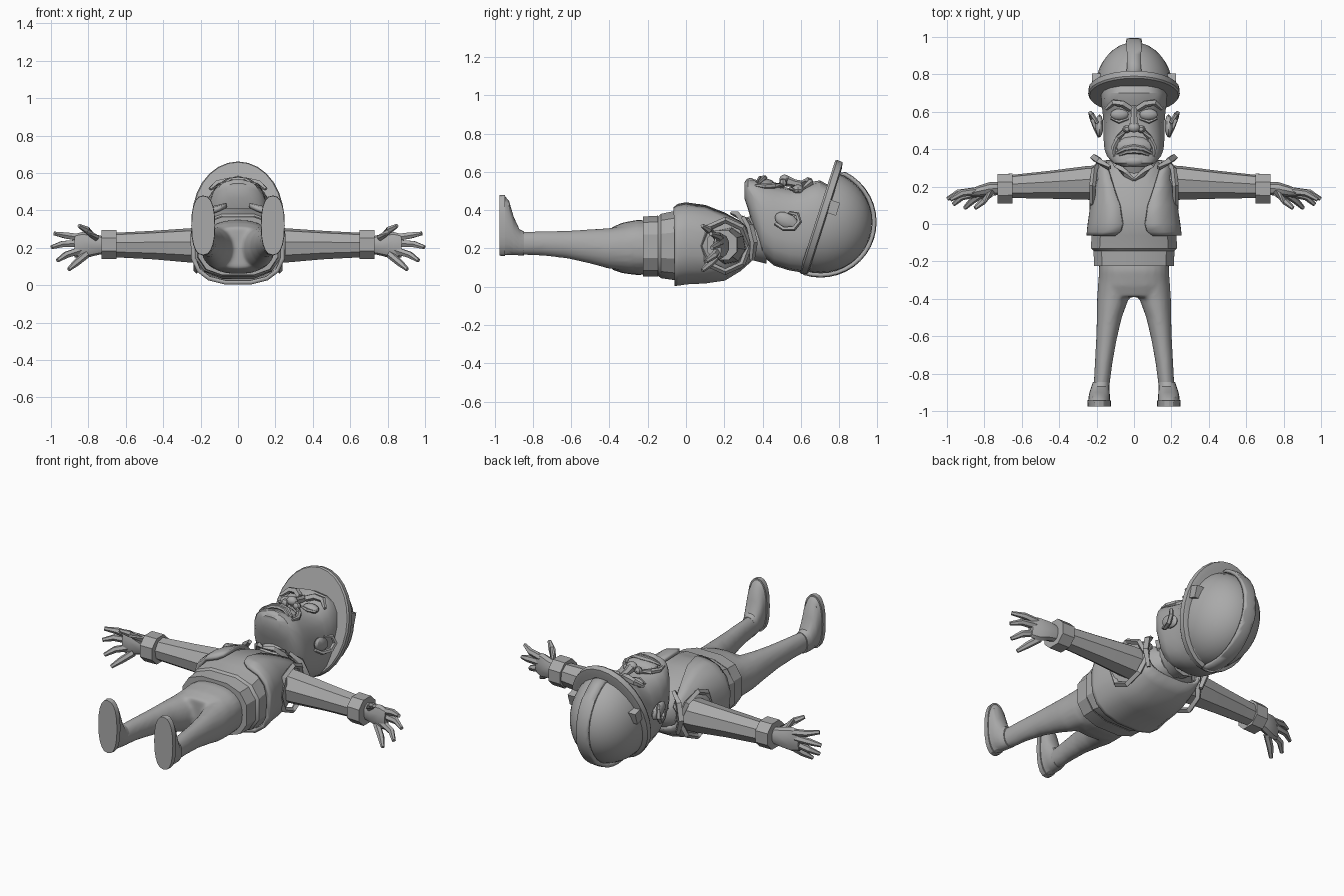
import bpy, bmesh, math
from mathutils import Matrix, Vector

if "Cube" in bpy.data.objects:
    bpy.data.objects.remove(bpy.data.objects["Cube"])

grey = bpy.data.materials.new("plain grey")
grey.use_nodes = True
COL = (0.4, 0.4, 0.4, 1)
grey.diffuse_color = COL
grey.node_tree.nodes["Principled BSDF"].inputs["Base Color"].default_value = COL
parts = []


def finish(name, bm, mirror=False, matrix=None):
    if matrix:
        bm.transform(matrix)
    bmesh.ops.recalc_face_normals(bm, faces=bm.faces[:])
    me = bpy.data.meshes.new(name)
    bm.to_mesh(me)
    bm.free()
    me.materials.append(grey)
    ob = bpy.data.objects.new(name, me)
    bpy.context.collection.objects.link(ob)
    if mirror:
        ob.modifiers.new("mirror", 'MIRROR')
    parts.append(ob)
    return ob


def skin(bm, rings, wrap=True, closed=False):
    """Join rows of points with quads and cap the ends."""
    rows = [[bm.verts.new(p) for p in r] for r in rings]
    n = len(rows[0])
    for a, b in zip(rows, rows[1:] + (rows[:1] if closed else [])):
        for i in range(n if wrap else n - 1):
            j = (i + 1) % n
            bm.faces.new((a[i], a[j], b[j], b[i]))
    if wrap and not closed:
        bm.faces.new(rows[0])
        bm.faces.new(rows[-1])


def oval(axis, t, cu, cv, ru, rv, p, angles):
    out = []
    for a in angles:
        s, c = math.sin(a), math.cos(a)
        u = cu + ru * math.copysign(abs(s) ** (2 / p), s)
        v = cv + rv * math.copysign(abs(c) ** (2 / p), c)
        out.append({'x': (t, u, v), 'y': (u, t, v), 'z': (u, v, t)}[axis])
    return out


def add_loft(bm, axis, rings, n=16, p=2.0, turn=0.0):
    ang = [turn + math.tau * i / n for i in range(n)]
    skin(bm, [oval(axis, *r, p, ang) for r in rings])


def loft(name, axis, rings, n=16, p=2.0, mirror=False, matrix=None, turn=0.0):
    bm = bmesh.new()
    add_loft(bm, axis, rings, n, p, turn)
    return finish(name, bm, mirror, matrix)


def body(rows):
    """Rows of (y, half width, back z, front z) to centred rings."""
    return [(y, 0, (lo + hi) / 2, w, (hi - lo) / 2) for y, w, lo, hi in rows]


def tube(name, pts, radii, n=6, mirror=False, closed=False):
    pts = [Vector(p) for p in pts]
    m = len(pts)
    rings = []
    for i, p in enumerate(pts):
        a = pts[(i - 1) % m] if closed else pts[max(i - 1, 0)]
        b = pts[(i + 1) % m] if closed else pts[min(i + 1, m - 1)]
        t = (b - a).normalized()
        ref = Vector((1, 0, 0)) if abs(t.x) < 0.6 else Vector((0, 0, 1))
        u = t.cross(ref).normalized()
        w = t.cross(u)
        r = radii[min(i, len(radii) - 1)]
        rings.append([p + r * (u * math.cos(k * math.tau / n) + w * math.sin(k * math.tau / n))
                      for k in range(n)])
    bm = bmesh.new()
    skin(bm, rings, closed=closed)
    return finish(name, bm, mirror)


def ball(name, loc, size, mirror=False, rot=(0, 'X'), seg=12):
    bm = bmesh.new()
    bmesh.ops.create_uvsphere(bm, u_segments=seg, v_segments=seg // 2 + 2, radius=1)
    m = Matrix.Translation(loc) @ Matrix.Rotation(rot[0], 4, rot[1]) @ Matrix.Diagonal((*size, 1))
    return finish(name, bm, mirror, m)


# Trousers: hips and legs fused into one smooth skin
bm = bmesh.new()
add_loft(bm, 'y', body([(-.16, .185, .07, .34), (-.25, .188, .06, .35), (-.33, .19, .07, .335),
                        (-.39, .18, .09, .31)]), 24, 2.4)
for s in (1, -1):
    add_loft(bm, 'y', [(-.28, s * .1, .2, .09, .12), (-.4, s * .113, .2, .085, .107),
                       (-.5, s * .132, .21, .067, .09), (-.62, s * .148, .22, .055, .073),
                       (-.75, s * .163, .226, .047, .064), (-.88, s * .175, .226, .042, .06)], 20)
trousers = finish("trousers", bm)
mod = trousers.modifiers.new("fuse", 'REMESH')
mod.mode, mod.voxel_size, mod.use_smooth_shade = 'VOXEL', .011, True
mod = trousers.modifiers.new("soften", 'SMOOTH')
mod.factor, mod.iterations = .5, 6

# Shoes
loft("shoe_sole", 'y', [(-.975, .186, .32, .062, .158), (-.945, .186, .32, .064, .16)], 20, 2.4, True)
loft("shoe_upper", 'y', [(-.945, .186, .318, .059, .153), (-.925, .186, .308, .057, .142),
                         (-.9, .184, .265, .054, .1), (-.87, .18, .232, .048, .068),
                         (-.845, .175, .226, .045, .062)], 20, 2.2, True)

# Shirt and waistband
loft("waistband", 'y', body([(-.225, .218, .05, .37), (-.145, .222, .048, .375)]), 12, 2.8, turn=.26)
loft("shirt", 'y', body([(-.15, .212, .055, .365), (-.13, .237, .04, .385), (-.06, .232, .03, .4),
                         (0, .232, .04, .415), (.1, .215, .045, .405), (.2, .19, .06, .375),
                         (.3, .165, .11, .335), (.36, .11, .15, .3)]), 12, 2.7, turn=.26)
tube("shirt_collar", [(.11, .35, .27), (.085, .31, .345), (.045, .27, .375), (0, .235, .385)],
     [.02, .022, .018, .008], 4, True)

# Open vest wrapped around the shirt, with a gap at the front
P = 2.7
rows = []
for y, w, lo, hi, gap in [(-.06, .245, .013, .412, .1), (-.04, .245, .013, .425, .07),
                          (0, .24, .02, .432, .06), (.1, .225, .025, .42, .075),
                          (.2, .205, .04, .39, .11), (.28, .195, .09, .355, .135),
                          (.335, .18, .14, .31, .15)]:
    a0 = math.asin((gap / w) ** (P / 2))
    ang = [a0 + (math.tau - 2 * a0) * i / 15 for i in range(16)]
    rows.append(oval('y', y, 0, (lo + hi) / 2, w, (hi - lo) / 2, P, ang))
bm = bmesh.new()
skin(bm, rows, wrap=False)
vest = finish("vest", bm)
mod = vest.modifiers.new("thickness", 'SOLIDIFY')
mod.thickness, mod.offset = .022, 0
tube("vest_armhole", [(.222 - .1 * max(0, math.sin(a) - .6),
                       .205 + .125 * math.sin(a), .213 + .135 * math.cos(a))
                      for a in [math.tau * i / 8 for i in range(8)]], [.017], 4, True, True)
tube("shoulder_strap", [(.13, .3, .36), (.185, .335, .315), (.215, .355, .23), (.185, .345, .14)],
     [.014, .02, .02, .014], 4, True)

# Arms, cuffs and hands
loft("arm", 'x', [(.14, .22, .213, .098, .1), (.25, .22, .213, .092, .094), (.45, .21, .215, .076, .078),
                  (.67, .2, .215, .062, .066)], 8, 2, True, turn=.2)
loft("cuff", 'x', [(.65, .19, .217, .085, .083), (.73, .188, .217, .085, .083)], 8, 2.2, True, turn=.39)
loft("palm", 'x', [(.71, .19, .215, .036, .045), (.77, .188, .215, .038, .058), (.83, .175, .213, .032, .072),
                   (.875, .165, .212, .02, .062)], 10, 2.2, True)
for label, path in {
    "thumb": [(.76, .17, .25), (.81, .12, .297), (.85, .085, .318)],
    "index_finger": [(.84, .175, .255), (.92, .165, .266), (.982, .13, .277)],
    "middle_finger": [(.85, .175, .225), (.94, .165, .22), (.997, .135, .203)],
    "ring_finger": [(.84, .165, .188), (.92, .145, .162), (.965, .105, .132)],
    "little_finger": [(.81, .165, .165), (.865, .125, .12), (.905, .085, .085)],
}.items():
    tube(label, path, [.021, .019, .011], 6, True)

# Neck and head
loft("neck", 'y', body([(.26, .115, .13, .34), (.34, .115, .14, .37), (.42, .12, .12, .42)]), 14)
loft("head", 'y', body([(.305, .06, .46, .545), (.325, .11, .4, .562), (.36, .145, .28, .56),
                        (.4, .16, .16, .55), (.46, .165, .11, .532), (.54, .165, .085, .515),
                        (.6, .17, .075, .52), (.64, .176, .08, .545), (.7, .178, .1, .555),
                        (.8, .16, .15, .5)]), 18, 2.7)

# Face
ball("muzzle", (0, .41, .525), (.1, .06, .04))
ball("chin", (0, .335, .535), (.065, .03, .033))
tube("upper_lip", [(-.095, .378, .54), (-.05, .402, .562), (0, .41, .567), (.05, .402, .562), (.095, .378, .54)],
     [.007, .014, .016, .014, .007])
tube("lower_lip", [(-.08, .368, .545), (-.04, .384, .564), (0, .388, .568), (.04, .384, .564), (.08, .368, .545)],
     [.006, .011, .012, .011, .006])
tube("cheek_fold", [(.045, .505, .53), (.085, .46, .528), (.11, .41, .525), (.105, .36, .53)],
     [.012, .016, .014, .007], mirror=True)
ball("eye", (.077, .585, .508), (.05, .032, .026), True)
tube("eyebrow", [(.018, .615, .54), (.06, .642, .553), (.11, .65, .545), (.15, .615, .515)],
     [.018, .02, .018, .01], 5, True)
tube("eye_bag", [(.03, .563, .515), (.08, .546, .513), (.125, .565, .505)], [.006, .01, .006], 5, True)
tube("nose_bridge", [(0, .63, .53), (0, .57, .54), (0, .515, .555)], [.02, .02, .03], 6)
ball("nose_tip", (0, .515, .56), (.033, .027, .026), seg=10)
ball("nostril", (.038, .507, .542), (.024, .021, .022), True, seg=8)

# Ears
ball("ear", (.185, .525, .345), (.022, .065, .04), True, (-.45, 'X'), 10)
tube("ear_rim", [(.185, .468, .33), (.205, .51, .302), (.225, .565, .305), (.232, .592, .34),
                 (.222, .582, .378), (.195, .54, .388)], [.01, .012, .014, .014, .012, .008], 5, True)

# Hard hat, tilted back over the head
tilt = Matrix.Translation((0, .7, .34)) @ Matrix.Rotation(-1.882, 4, 'X')


def dome(name, scale, half=None):
    bm = bmesh.new()
    bmesh.ops.create_uvsphere(bm, u_segments=32, v_segments=20, radius=1)
    bm.transform(Matrix.Diagonal((.212 * scale, .268 * scale, .272 * scale, 1)))
    cuts = [((0, 0, 0), (0, 0, 1))]
    if half:
        cuts += [((s * half, 0, 0), (-s, 0, 0)) for s in (1, -1)]
    for co, no in cuts:
        geom = bm.verts[:] + bm.edges[:] + bm.faces[:]
        bmesh.ops.bisect_plane(bm, geom=geom, plane_co=co, plane_no=no, clear_inner=True)
    return finish(name, bm, matrix=tilt)


dome("hat_shell", 1)
ridge = dome("hat_ridge", 1.015, .036)
ridge.modifiers.new("thickness", 'SOLIDIFY').thickness = .02
loft("hat_brim", 'z', [(-.022, 0, -.022, .238, .305), (-.012, 0, -.022, .245, .312),
                       (.018, 0, -.022, .243, .31), (.024, 0, -.01, .225, .285)], 28, 2, matrix=tilt)
bm = bmesh.new()
bmesh.ops.create_cube(bm, size=1)
bm.transform(tilt @ Matrix.Translation((.2, -.09, .04)) @ Matrix.Diagonal((.05, .07, .06, 1)))
finish("hat_clip", bm, True)

# Smooth shading with hard edges kept
for ob in bpy.context.selected_objects:
    ob.select_set(False)
for ob in parts:
    ob.select_set(True)
bpy.context.view_layer.objects.active = parts[0]
bpy.ops.object.shade_smooth_by_angle(angle=math.radians(30))
